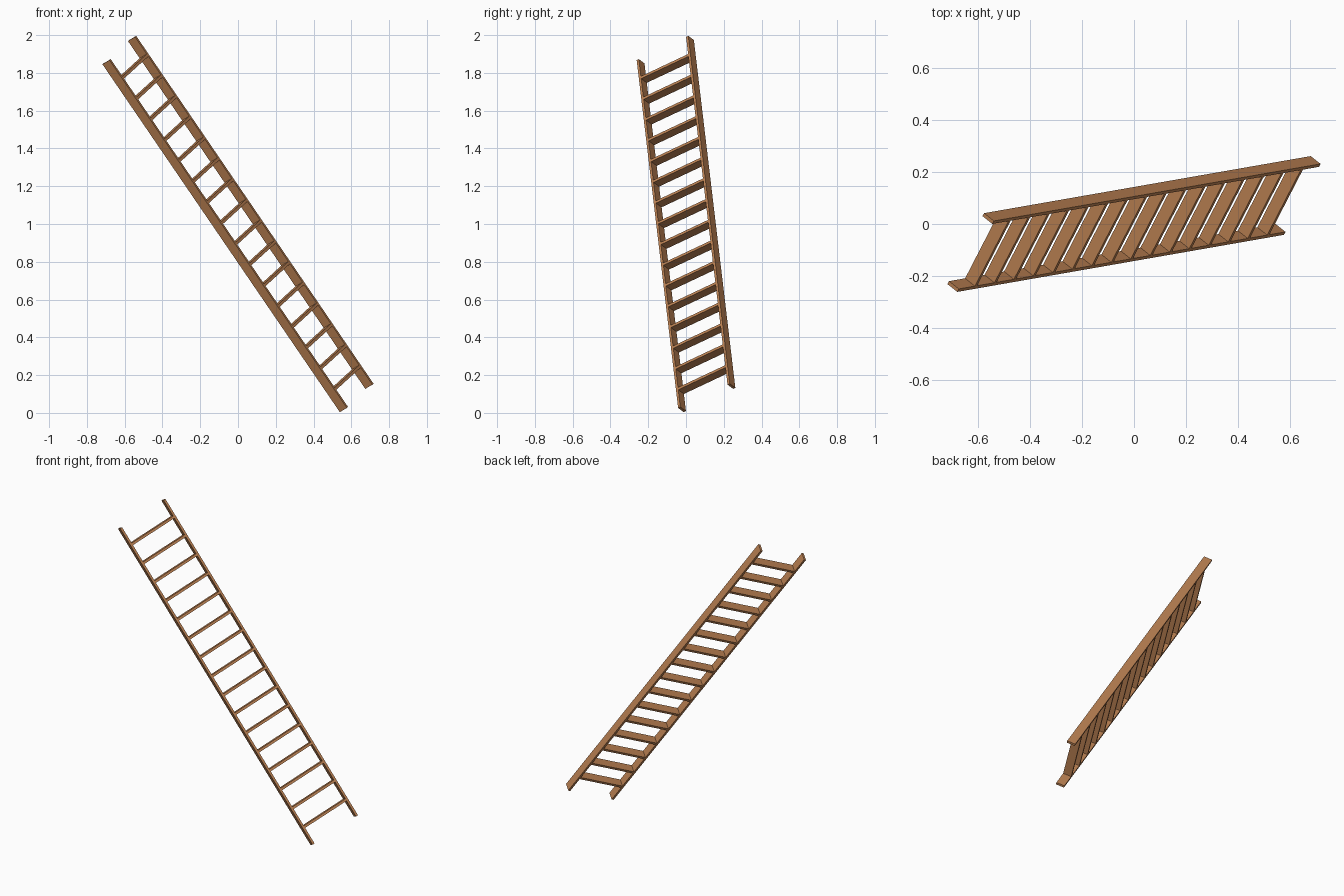
import bpy
from mathutils import Matrix, Vector

cube = bpy.data.objects.get("Cube")
if cube:
    bpy.data.objects.remove(cube, do_unlink=True)

# One wood colour
wood = bpy.data.materials.new("brown wood")
wood.use_nodes = True
colour = (0.52, 0.23, 0.09, 1)
wood.diffuse_color = colour
wood.node_tree.nodes["Principled BSDF"].inputs["Base Color"].default_value = colour

# Leaning frame: along the rails, across the rungs, through the depth
along = Vector((-0.561, -0.098, 0.822)).normalized()
across = Vector((0.423, 0.82, 0.386))
across = (across - along * across.dot(along)).normalized()
depth = along.cross(across)
lean = Matrix((across, depth, along)).transposed().to_4x4()
lean.translation = (0, 0, 1)

RAIL_LENGTH = 2.24
RAIL_GAP = 0.319      # between rail centres
RAIL_THICK = 0.014
BOARD_DEPTH = 0.053
RUNG_COUNT = 16
RUNG_THICK = 0.015
END_MARGIN = 0.118    # rail end to outermost rung


def board(name, centre, size):
    """A box placed in the leaning frame."""
    bpy.ops.mesh.primitive_cube_add(size=1)
    obj = bpy.context.object
    obj.name = name
    obj.data.transform(Matrix.Diagonal((*size, 1)))
    obj.data.materials.append(wood)
    obj.matrix_world = lean @ Matrix.Translation(centre)
    return obj


# Side rails
for name, side in (("front_rail", -1), ("back_rail", 1)):
    board(name, (side * RAIL_GAP / 2, 0, 0), (RAIL_THICK, BOARD_DEPTH, RAIL_LENGTH))

# Flat rungs between the rails
span = RAIL_LENGTH - 2 * END_MARGIN
for i in range(RUNG_COUNT):
    height = span * (i / (RUNG_COUNT - 1) - 0.5)
    board(f"rung_{i + 1}", (0, 0, height),
          (RAIL_GAP - RAIL_THICK, BOARD_DEPTH, RUNG_THICK))
